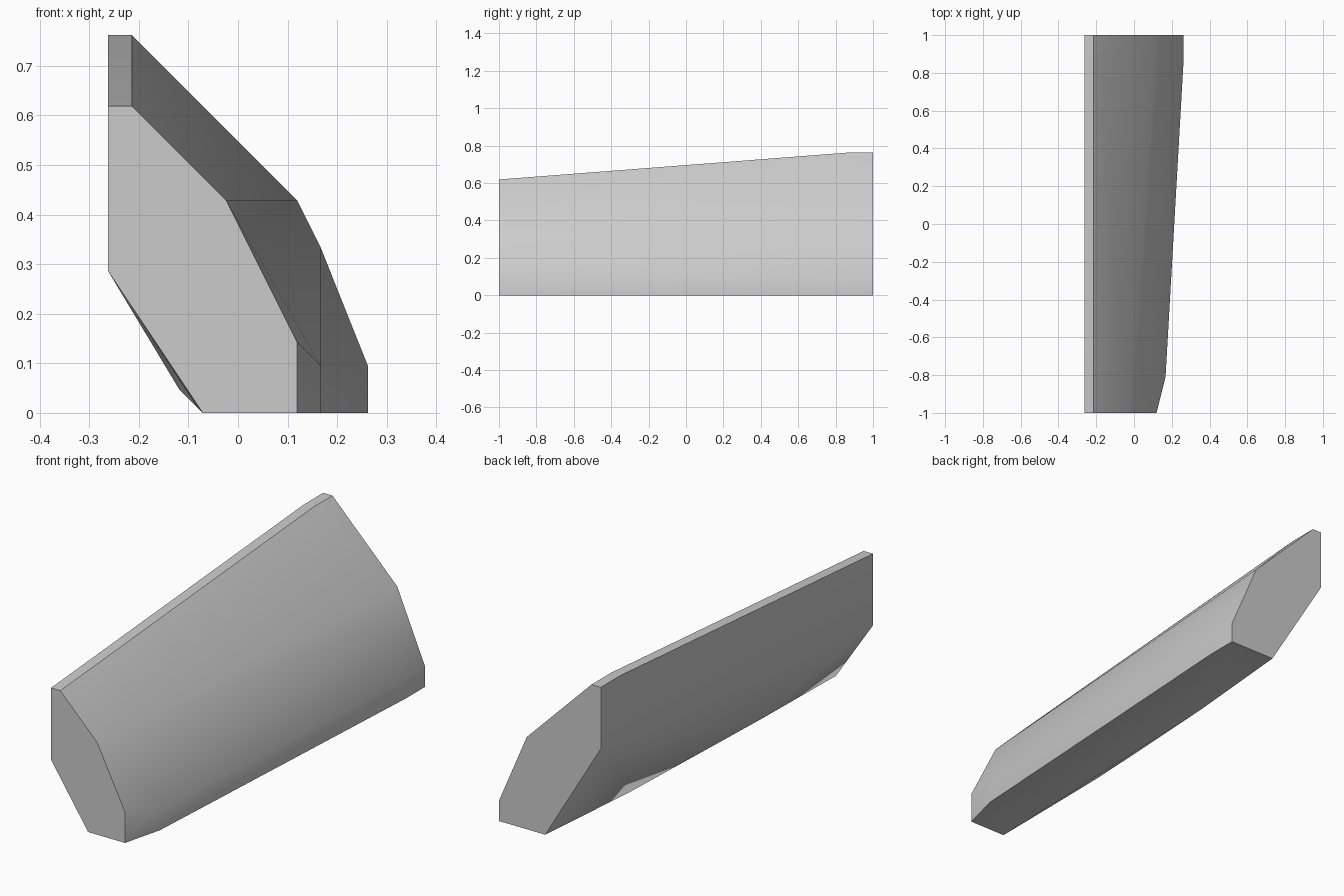
import bpy, bmesh, math

cube = bpy.data.objects.get("Cube")
if cube:
    bpy.data.objects.remove(cube, do_unlink=True)

# Grey surface colour
grey = bpy.data.materials.new("mid_grey")
grey.use_nodes = True
colour = (0.6, 0.6, 0.6, 1)
grey.diffuse_color = colour
grey.node_tree.nodes["Principled BSDF"].inputs["Base Color"].default_value = colour

LEFT, TOP_X, TOP_Z = -0.262, -0.214, 0.762
# End profiles as (x, z)
front = [(LEFT, 0.286), (LEFT, 0.619), (TOP_X, 0.619), (-0.024, 0.429),
         (0.119, 0.143), (0.119, 0), (-0.071, 0)]
back = [(LEFT, 0.476), (LEFT, TOP_Z), (TOP_X, TOP_Z), (0.119, 0.429),
        (0.262, 0.095), (0.262, 0), (0.024, 0)]
# Points where the long edges bend between the ends
bends = [(LEFT, 0.857, TOP_Z), (TOP_X, 0.857, TOP_Z),
         (0.262, 0.857, 0.095), (0.262, 0.857, 0),
         (0.167, -0.81, 0.095), (0.167, -0.81, 0),
         (0.167, 0.81, 0.333), (-0.119, -0.38, 0.048), (-0.024, 0.45, 0)]
points = [(x, -1, z) for x, z in front] + [(x, 1, z) for x, z in back] + bends

# Tapered block wrapped around the profiles
bm = bmesh.new()
for p in points:
    bm.verts.new(p)
hull = bmesh.ops.convex_hull(bm, input=bm.verts)
bmesh.ops.delete(bm, geom=list({g for g in hull["geom_interior"] if isinstance(g, bmesh.types.BMVert)}),
                 context="VERTS")
bmesh.ops.dissolve_limit(bm, angle_limit=math.radians(0.5), verts=bm.verts, edges=bm.edges)
bmesh.ops.recalc_face_normals(bm, faces=bm.faces)
mesh = bpy.data.meshes.new("tapered_block")
bm.to_mesh(mesh)
bm.free()
mesh.materials.append(grey)
block = bpy.data.objects.new("tapered_block", mesh)
bpy.context.collection.objects.link(block)

# Soft outer slope, crisp ends and top strip
bpy.ops.object.select_all(action="DESELECT")
block.select_set(True)
bpy.context.view_layer.objects.active = block
bpy.ops.object.shade_smooth_by_angle(angle=math.radians(37))
